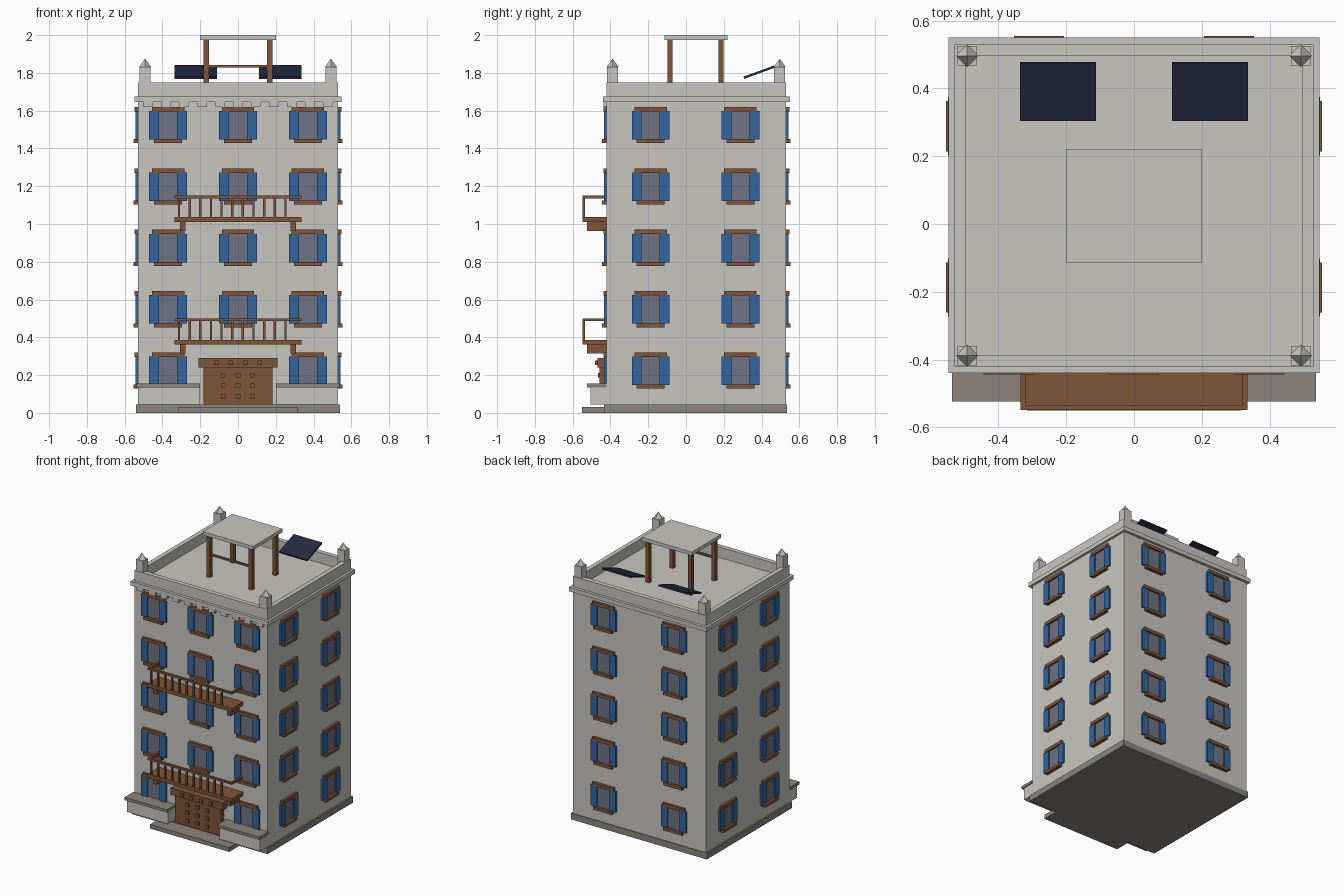
import bpy, bmesh, math
from mathutils import Matrix, Vector

if "Cube" in bpy.data.objects:
    bpy.data.objects.remove(bpy.data.objects["Cube"])


def material(name, rgb):
    m = bpy.data.materials.new(name)
    m.diffuse_color = (*rgb, 1)
    m.use_nodes = True
    m.node_tree.nodes["Principled BSDF"].inputs["Base Color"].default_value = m.diffuse_color
    return m


STONE = material("pale stone", (0.575, 0.568, 0.53))
DARK = material("dark stone", (0.262, 0.235, 0.198))
WOOD = material("brown wood", (0.216, 0.089, 0.042))
BLUE = material("blue shutter", (0.033, 0.13, 0.34))
GLASS = material("grey glass", (0.162, 0.171, 0.223))
NAVY = material("navy panel", (0.0185, 0.0232, 0.055))


def add_box(bm, x0, x1, y0, y1, z0, z1, xf=Matrix()):
    """Box given by its limits, then moved by xf."""
    m = Matrix.Translation(((x0 + x1) / 2, (y0 + y1) / 2, (z0 + z1) / 2)) \
        @ Matrix.Diagonal((x1 - x0, y1 - y0, z1 - z0, 1))
    bmesh.ops.create_cube(bm, size=1, matrix=xf @ m)


def finish(name, bm, mat):
    me = bpy.data.meshes.new(name)
    bm.to_mesh(me)
    bm.free()
    me.materials.append(mat)
    ob = bpy.data.objects.new(name, me)
    bpy.context.collection.objects.link(ob)
    return ob


def boxes(name, mat, items):
    bm = bmesh.new()
    for it in items:
        add_box(bm, *it)
    return finish(name, bm, mat)


W, Y0, Y1 = 0.53, -0.42, 0.53      # body half width, front, back

# Main body, base and step
boxes("tower_body", STONE, [(-W, W, Y0, Y1, 0.045, 1.65)])
boxes("base_plinth", DARK, [(-0.54, 0.54, -0.435, 0.535, 0, 0.045)])
boxes("front_step", DARK, [(-0.315, 0.315, -0.55, -0.43, 0, 0.03)])

# Low front walls with caps
boxes("low_walls", STONE, [(-0.53, -0.205, -0.505, Y0, 0.045, 0.135),
                           (0.205, 0.53, -0.505, Y0, 0.045, 0.135)])
boxes("low_wall_caps", DARK, [(-0.537, -0.2, -0.523, Y0, 0.135, 0.155),
                              (0.2, 0.537, -0.523, Y0, 0.135, 0.155)])

# Cornice with dentils, parapet ring
boxes("cornice", STONE, [(-0.547, 0.547, -0.44, 0.55, 1.645, 1.675)])
boxes("dentils", STONE, [(x - 0.025, x + 0.025, -0.438, Y0, 1.62, 1.645)
                         for x in [-0.475 + 0.095 * i for i in range(11)]])
t = 0.033
boxes("parapet", STONE, [(-W, W, Y0, Y0 + t, 1.675, 1.75),
                         (-W, W, Y1 - t, Y1, 1.675, 1.75),
                         (-W, -W + t, Y0 + t, Y1 - t, 1.675, 1.75),
                         (W - t, W, Y0 + t, Y1 - t, 1.675, 1.75)])

# Corner pillars with pyramid tips
bm = bmesh.new()
for x in (-0.492, 0.492):
    for y in (-0.388, 0.496):
        add_box(bm, x - 0.029, x + 0.029, y - 0.029, y + 0.029, 1.675, 1.83)
        bmesh.ops.create_cone(bm, cap_ends=True, segments=4, radius1=0.033,
                              radius2=0, depth=0.045,
                              matrix=Matrix.Translation((x, y, 1.8525)))
finish("corner_pillars", bm, STONE)

# Rooftop canopy
boxes("canopy_roof", STONE, [(-0.2, 0.2, -0.114, 0.22, 1.975, 2.0)])
boxes("canopy_posts", WOOD, [(x - 0.014, x + 0.014, y - 0.014, y + 0.014, 1.675, 1.975)
                             for x in (-0.168, 0.168) for y in (-0.085, 0.185)])
boxes("canopy_rail", WOOD, [(-0.168, 0.168, -0.092, -0.078, 1.829, 1.842)])

# Tilted solar panels
bm = bmesh.new()
for x in (-0.224, 0.224):
    xf = Matrix.Translation((x, 0.391, 1.805)) @ Matrix.Rotation(math.radians(20), 4, 'X')
    add_box(bm, -0.112, 0.112, -0.09, 0.09, -0.006, 0.006, xf)
finish("solar_panels", bm, NAVY)

# Windows: placed on all four walls, local -y points outwards
places = []
for row in range(5):
    z = 0.225 + 0.325 * row
    for x in (-0.37, 0, 0.37):
        if row or x:
            places.append(Matrix.Translation((x, Y0, z)))
    for x in (-0.28, 0.28):
        places.append(Matrix.Translation((x, Y1, z)) @ Matrix.Rotation(math.pi, 4, 'Z'))
    for y in (-0.187, 0.288):
        for s in (-1, 1):
            places.append(Matrix.Translation((s * W, y, z))
                          @ Matrix.Rotation(s * math.pi / 2, 4, 'Z'))
parts = {
    "window_glass": (GLASS, [(-0.05, 0.05, -0.005, 0.005, -0.078, 0.075)]),
    "window_shutters": (BLUE, [(-0.1, -0.048, -0.013, 0.005, -0.078, 0.073),
                               (0.048, 0.1, -0.013, 0.005, -0.078, 0.073)]),
    "window_lintels": (WOOD, [(-0.086, 0.086, -0.018, 0.005, 0.071, 0.095)]),
    "window_sills": (WOOD, [(-0.074, 0.074, -0.024, 0.005, -0.097, -0.076)]),
}
for name, (mat, items) in parts.items():
    bm = bmesh.new()
    for p in places:
        for it in items:
            add_box(bm, *it, p)
    finish(name, bm, mat)

# Balconies: floor, brackets, rails, balusters
for name, z in (("lower_balcony", 0.361), ("upper_balcony", 1.01)):
    boxes(name + "_floor", WOOD, [(-0.335, 0.335, -0.548, Y0, z, z + 0.026)])
    boxes(name + "_brackets", WOOD, [(x - 0.014, x + 0.014, -0.525, Y0, z - 0.046, z)
                                     for x in (-0.293, 0.293)])
    rail = [(-0.335, 0.335, -0.548, -0.533, z + 0.126, z + 0.14)]
    rail += [(x, x + 0.015, -0.533, Y0, z + 0.126, z + 0.14) for x in (-0.335, 0.32)]
    boxes(name + "_rails", WOOD, rail)
    boxes(name + "_balusters", WOOD,
          [(x - 0.006, x + 0.006, -0.547, -0.535, z + 0.026, z + 0.126)
           for x in [-0.312 + 0.0563 * i for i in range(11)]])

# Studded door and lintel
boxes("door", WOOD, [(-0.183, 0.183, -0.457, Y0, 0.045, 0.24)])
boxes("door_lintel", WOOD, [(-0.208, 0.208, -0.468, Y0, 0.24, 0.29)])
s = 0.012
boxes("door_studs", WOOD,
      [(x - s, x + s, -0.467, -0.455, z - s, z + s)
       for x in (-0.078, 0, 0.078) for z in (0.085, 0.143, 0.2)]
      + [(x - s, x + s, -0.482, -0.465, 0.253, 0.277)
         for x in (-0.114, -0.038, 0.038, 0.114)])
